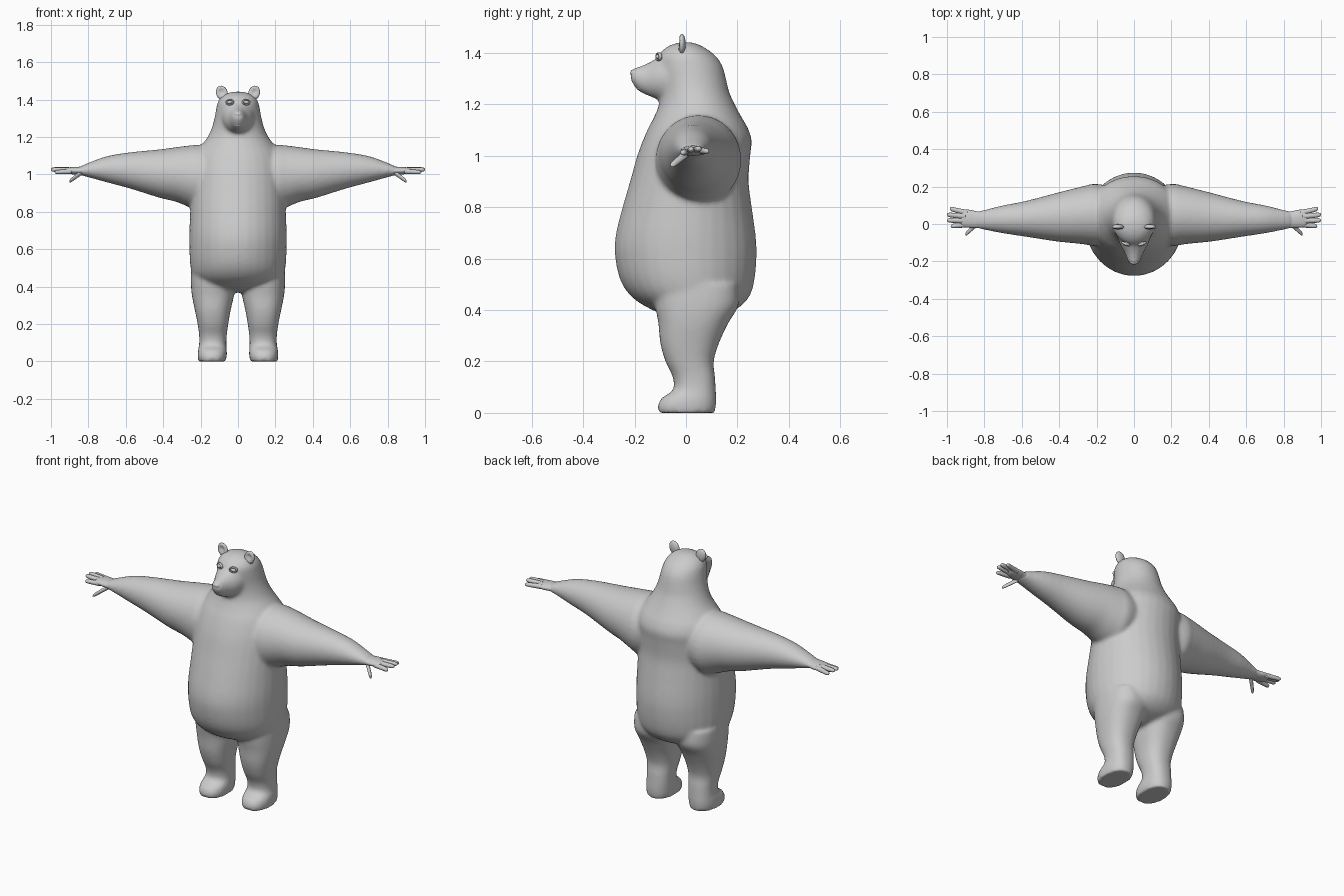
import bpy
import bmesh
from math import cos, sin, pi, copysign
from mathutils import Matrix, Vector

if "Cube" in bpy.data.objects:
    bpy.data.objects.remove(bpy.data.objects["Cube"], do_unlink=True)

fur = bpy.data.materials.new("grey_fur")
fur.use_nodes = True
fur.diffuse_color = (0.6, 0.6, 0.6, 1)
fur.node_tree.nodes["Principled BSDF"].inputs["Base Color"].default_value = fur.diffuse_color


def spline(rows, steps=4):
    """Sample a smooth curve through rows of numbers."""
    result = []
    for i in range(len(rows) - 1):
        before, start = rows[max(i - 1, 0)], rows[i]
        end, after = rows[i + 1], rows[min(i + 2, len(rows) - 1)]
        for s in range(steps):
            t = s / steps
            result.append([
                b + t * ((c - a) / 2 + t * ((a - 2.5 * b + 2 * c - d / 2)
                                            + t * (1.5 * (b - c) + (d - a) / 2)))
                for a, b, c, d in zip(before, start, end, after)])
    return result + [list(rows[-1])]


def loft(bm, axis, rows, side=1, sides=32, roundness=1.0):
    """Skin oval sections; each row is position, low and high of the two other axes."""
    rings = []
    for t, u0, u1, v0, v1 in spline(rows):
        ring = []
        for k in range(sides):
            a = 2 * pi * k / sides
            c = copysign(abs(cos(a)) ** roundness, cos(a))
            s = copysign(abs(sin(a)) ** roundness, sin(a))
            p = [(u0 + u1) / 2 + c * (u1 - u0) / 2, (v0 + v1) / 2 + s * (v1 - v0) / 2]
            p.insert("xyz".index(axis), t)
            ring.append(bm.verts.new((p[0] * side, p[1], p[2])))
        rings.append(ring)
    for lower, upper in zip(rings, rings[1:]):
        for k in range(sides):
            n = (k + 1) % sides
            bm.faces.new((lower[k], lower[n], upper[n], upper[k]))
    bm.faces.new(rings[0])
    bm.faces.new(rings[-1])


def finish(name, bm):
    """Turn a bmesh into a smooth furry object."""
    bmesh.ops.recalc_face_normals(bm, faces=bm.faces)
    mesh = bpy.data.meshes.new(name)
    bm.to_mesh(mesh)
    bm.free()
    mesh.materials.append(fur)
    mesh.shade_smooth()
    obj = bpy.data.objects.new(name, mesh)
    bpy.context.collection.objects.link(obj)
    return obj


def ball(bm, centre, radii, turn=0.0):
    """Add an ellipsoid, leaning sideways by turn."""
    place = (Matrix.Translation(centre) @ Matrix.Rotation(turn, 4, 'Y')
             @ Matrix.Diagonal((*radii, 1)))
    return bmesh.ops.create_uvsphere(bm, u_segments=20, v_segments=12, radius=1,
                                     matrix=place)["verts"]


# Torso and skull: height, half width, front, back
torso = [
    (.37, .10, -.05, .10), (.40, .19, -.13, .19), (.45, .24, -.21, .245),
    (.52, .256, -.257, .267), (.62, .26, -.277, .275), (.7, .26, -.272, .27),
    (.8, .256, -.247, .256), (.9, .253, -.218, .244), (1, .25, -.19, .25),
    (1.06, .245, -.168, .256), (1.11, .228, -.146, .24), (1.15, .2, -.125, .217),
    (1.2, .163, -.105, .19), (1.25, .14, -.1, .168), (1.3, .126, -.105, .156),
    (1.35, .117, -.112, .142), (1.39, .107, -.108, .115), (1.42, .083, -.08, .075),
    (1.437, .05, -.045, .04), (1.443, .01, -.01, .01)]

# Muzzle: depth, half width, bottom, top
muzzle = [
    (-.217, .012, 1.3, 1.327), (-.207, .028, 1.28, 1.34), (-.185, .038, 1.253, 1.347),
    (-.15, .052, 1.235, 1.36), (-.11, .074, 1.22, 1.382), (-.06, .09, 1.21, 1.405),
    (0, .09, 1.21, 1.41)]

# Arm: reach, front, back, bottom, top
arm = [
    (.08, -.1, .19, .86, 1.14), (.2, -.118, .215, .81, 1.158),
    (.26, -.11, .205, .825, 1.155), (.33, -.102, .188, .853, 1.146),
    (.42, -.093, .165, .875, 1.134), (.58, -.068, .123, .925, 1.118),
    (.7, -.05, .1, .957, 1.098), (.79, -.033, .078, .982, 1.066),
    (.85, -.022, .066, .998, 1.04)]

# Leg and foot: height, inner, outer, front, back
leg = [
    (0, .065, .212, -.108, .112), (.03, .06, .216, -.11, .117),
    (.06, .06, .214, -.092, .118), (.09, .062, .208, -.05, .116),
    (.14, .06, .208, -.052, .113), (.2, .052, .216, -.08, .108),
    (.27, .04, .23, -.1, .128), (.35, .022, .246, -.108, .165),
    (.42, .015, .252, -.12, .205), (.5, .03, .25, -.12, .2)]

bm = bmesh.new()
loft(bm, "z", [(z, -w, w, front, back) for z, w, front, back in torso])
loft(bm, "y", [(y, -w, w, low, high) for y, w, low, high in muzzle])
for side in (-1, 1):
    loft(bm, "x", arm, side)
    loft(bm, "z", leg, side, roundness=0.85)
body = finish("body", bm)

# Fuse the lofted masses into one soft skin
fuse = body.modifiers.new("fuse", 'REMESH')
fuse.mode = 'VOXEL'
fuse.voxel_size = 0.01
fuse.use_smooth_shade = True
soften = body.modifiers.new("soften", 'SMOOTH')
soften.factor = 0.5
soften.iterations = 9

# Fingers: root and tip, with the thumb last
digits = [
    ((.89, .058, 1.02), (.985, .082, 1.018)), ((.9, .04, 1.024), (1, .05, 1.028)),
    ((.9, .018, 1.022), (1, .02, 1.026)), ((.89, -.002, 1.016), (.98, -.012, 1.012)),
    ((.835, .005, 1.012), (.902, -.056, .962))]

for side, label in ((1, "left"), (-1, "right")):
    # Hand: flat palm with five tapered digits
    bm = bmesh.new()
    loft(bm, "x", [(.8, -.022, .068, .992, 1.052), (.84, -.022, .068, .998, 1.042),
                   (.88, -.02, .076, 1, 1.04), (.915, -.014, .074, 1.006, 1.036),
                   (.93, .01, .05, 1.014, 1.03)], side, 20)
    for root, tip in digits:
        root, tip = Vector(root), Vector(tip)
        rows = []
        for t, r in ((0, .016), (.5, .014), (.85, .012), (.96, .008), (1, .002)):
            x, y, z = root.lerp(tip, t)
            rows.append((x, y - r, y + r, z - r * .9, z + r * .9))
        loft(bm, "x", rows, side, 12)
    finish(label + "_hand", bm)

    # Ear: upright oval with a hollowed front
    bm = bmesh.new()
    for v in ball(bm, (side * .086, -.016, 1.435), (.031, .015, .04), side * .3):
        away = Vector((v.co.x - side * .088, v.co.z - 1.441)).length
        if v.co.y < -.016 and away < .024:
            v.co.y += .016 * (1 - away / .024)
    finish(label + "_ear", bm)

    # Eye: flattened ball with a raised lid around it
    centre = Vector((side * .044, -.106, 1.386))
    bm = bmesh.new()
    ball(bm, centre, (.016, .012, .010), side * .15)
    finish(label + "_eye", bm)
    bpy.ops.mesh.primitive_torus_add(
        location=centre, rotation=(pi / 2, 0, side * .35), major_radius=.019,
        minor_radius=.005, major_segments=24, minor_segments=8)
    lid = bpy.context.object
    lid.name = label + "_eyelid"
    lid.scale = (1, .72, 1.4)
    lid.data.materials.append(fur)
    lid.data.shade_smooth()

# Nose and lower lip
bm = bmesh.new()
ball(bm, (0, -.203, 1.322), (.023, .014, .014))
finish("nose", bm)
bm = bmesh.new()
ball(bm, (0, -.168, 1.268), (.03, .026, .017))
finish("lower_lip", bm)
